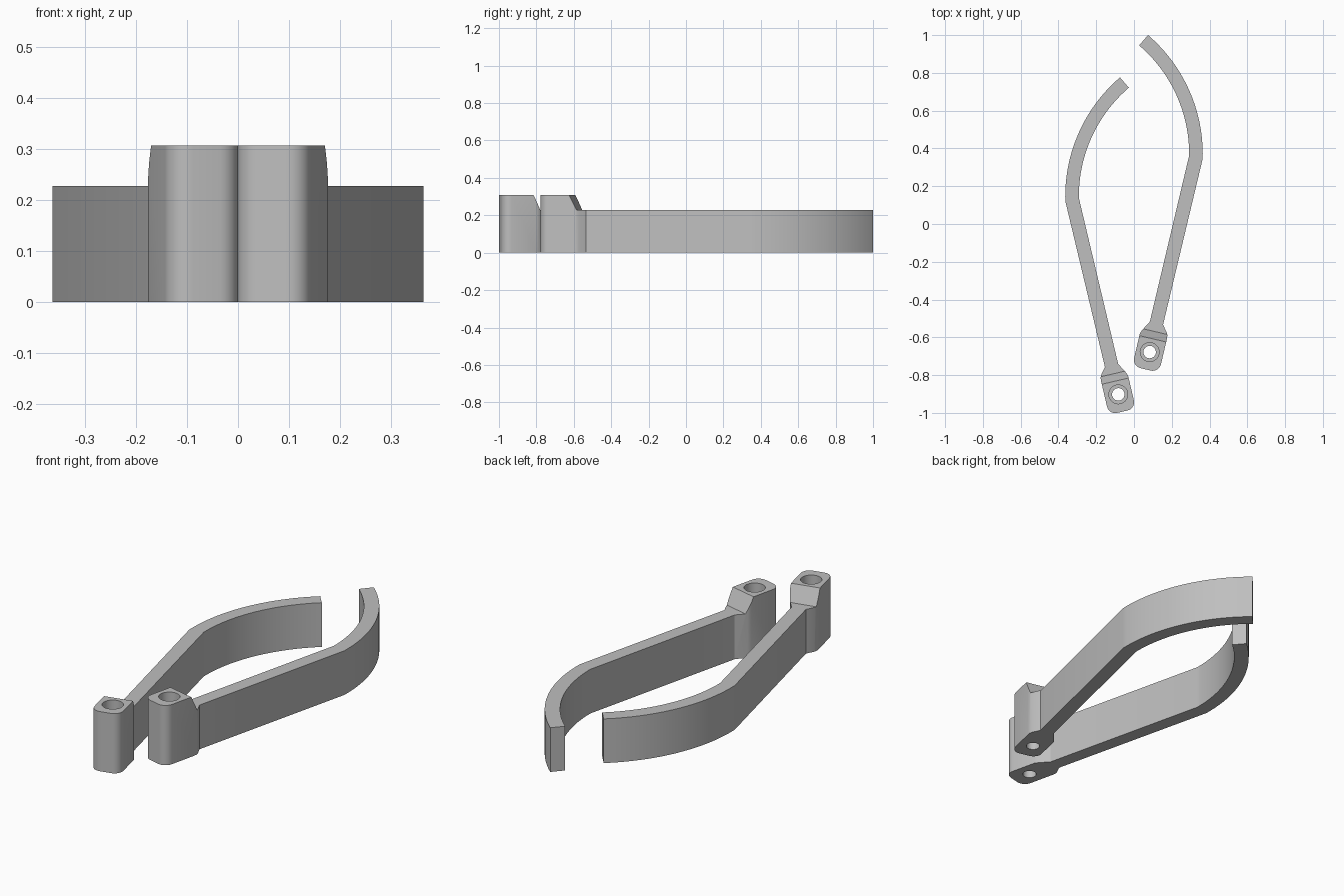
import bpy, bmesh, math
from mathutils import Matrix, Vector

cube = bpy.data.objects.get("Cube")
if cube:
    bpy.data.objects.remove(cube, do_unlink=True)

BAR_TOP, HEAD_TOP = 0.228, 0.308
HALF_BAR, HALF_HEAD, HEAD_END = 0.036, 0.073, -0.094
CORNER = 0.045
PIVOT = Matrix.Translation((0.083, -0.678, 0)) @ Matrix.Rotation(math.radians(-13.2), 4, 'Z')

grey = bpy.data.materials.new("plain grey")
grey.use_nodes = True
colour = (0.52, 0.52, 0.52, 1)
grey.diffuse_color = colour
grey.node_tree.nodes["Principled BSDF"].inputs["Base Color"].default_value = colour


def arc(cx, cy, radius, start, end, steps):
    """Points along a circular arc, angles in degrees."""
    angles = [math.radians(start + (end - start) * i / steps) for i in range(steps + 1)]
    return [Vector((cx + radius * math.cos(a), cy + radius * math.sin(a), 0)) for a in angles]


def prism(name, points, offset):
    """Solid made by extruding a closed outline along an offset."""
    bm = bmesh.new()
    face = bm.faces.new([bm.verts.new(p) for p in points])
    top = bmesh.ops.extrude_face_region(bm, geom=[face])["geom"]
    bmesh.ops.translate(bm, verts=[v for v in top if isinstance(v, bmesh.types.BMVert)],
                        vec=offset)
    bmesh.ops.recalc_face_normals(bm, faces=bm.faces)
    mesh = bpy.data.meshes.new(name)
    bm.to_mesh(mesh)
    bm.free()
    mesh.materials.append(grey)
    obj = bpy.data.objects.new(name, mesh)
    bpy.context.collection.objects.link(obj)
    return obj


def cut(target, cutter):
    """Subtract a cutter, then discard it."""
    cutter.hide_render = True
    mod = target.modifiers.new("cut", 'BOOLEAN')
    mod.operation, mod.solver, mod.object = 'DIFFERENCE', 'EXACT', cutter
    bpy.context.view_layer.update()
    graph = bpy.context.evaluated_depsgraph_get()
    mesh = bpy.data.meshes.new_from_object(target.evaluated_get(graph))
    target.modifiers.clear()
    target.data = mesh
    bpy.data.objects.remove(cutter, do_unlink=True)


# Outline: curved jaw, then straight bar flaring into the rounded pivot head
outer = arc(-0.466, 0.37, 0.83, -1.7, 49.4, 28)
inner = arc(-0.466, 0.37, 0.758, 49.4, -0.6, 28)
head = [Vector((-HALF_BAR, 0.157, 0)), Vector((-0.066, 0.103, 0)), Vector((-HALF_HEAD, 0.085, 0))]
for side, start in ((-1, 180), (1, 270)):
    head += arc(side * (HALF_HEAD - CORNER), HEAD_END + CORNER, CORNER, start, start + 90, 8)
head += [Vector((HALF_HEAD, 0.09, 0)), Vector((0.071, 0.108, 0)),
         Vector((0.064, 0.122, 0)), Vector((HALF_BAR, 0.157, 0))]
left_arm = prism("left_arm", outer + inner + [PIVOT @ p for p in head], (0, 0, HEAD_TOP))

# Lower the bar below the head, with a sloped shoulder
slope = (HEAD_TOP - BAR_TOP) / 0.04
profile = [(0.072 - 0.1 / slope, HEAD_TOP + 0.1), (0.112, BAR_TOP), (3, BAR_TOP), (3, HEAD_TOP + 0.1)]
shoulder = prism("shoulder_cutter", [PIVOT @ Vector((-2, u, z)) for u, z in profile],
                 PIVOT.to_3x3() @ Vector((4, 0, 0)))
cut(left_arm, shoulder)

# Through hole with a wider counterbore from above
for radius, floor in ((0.05, 0.1), (0.033, -0.1)):
    ring = [PIVOT @ p + Vector((0, 0, floor)) for p in arc(0, 0, radius, 0, 348.75, 31)]
    cut(left_arm, prism("hole_cutter", ring, (0, 0, 0.5)))

# Matching right arm, mirrored and set further forward
right_mesh = left_arm.data.copy()
right_mesh.transform(Matrix.Translation((0, -0.224, 0)) @ Matrix.Scale(-1, 4, (1, 0, 0)))
right_mesh.flip_normals()
right_arm = bpy.data.objects.new("right_arm", right_mesh)
bpy.context.collection.objects.link(right_arm)

# Smooth the curved walls and keep the edges sharp
bpy.context.view_layer.update()
bpy.ops.object.select_all(action='DESELECT')
for arm in (left_arm, right_arm):
    arm.select_set(True)
bpy.context.view_layer.objects.active = left_arm
bpy.ops.object.shade_smooth_by_angle(angle=math.radians(25))
